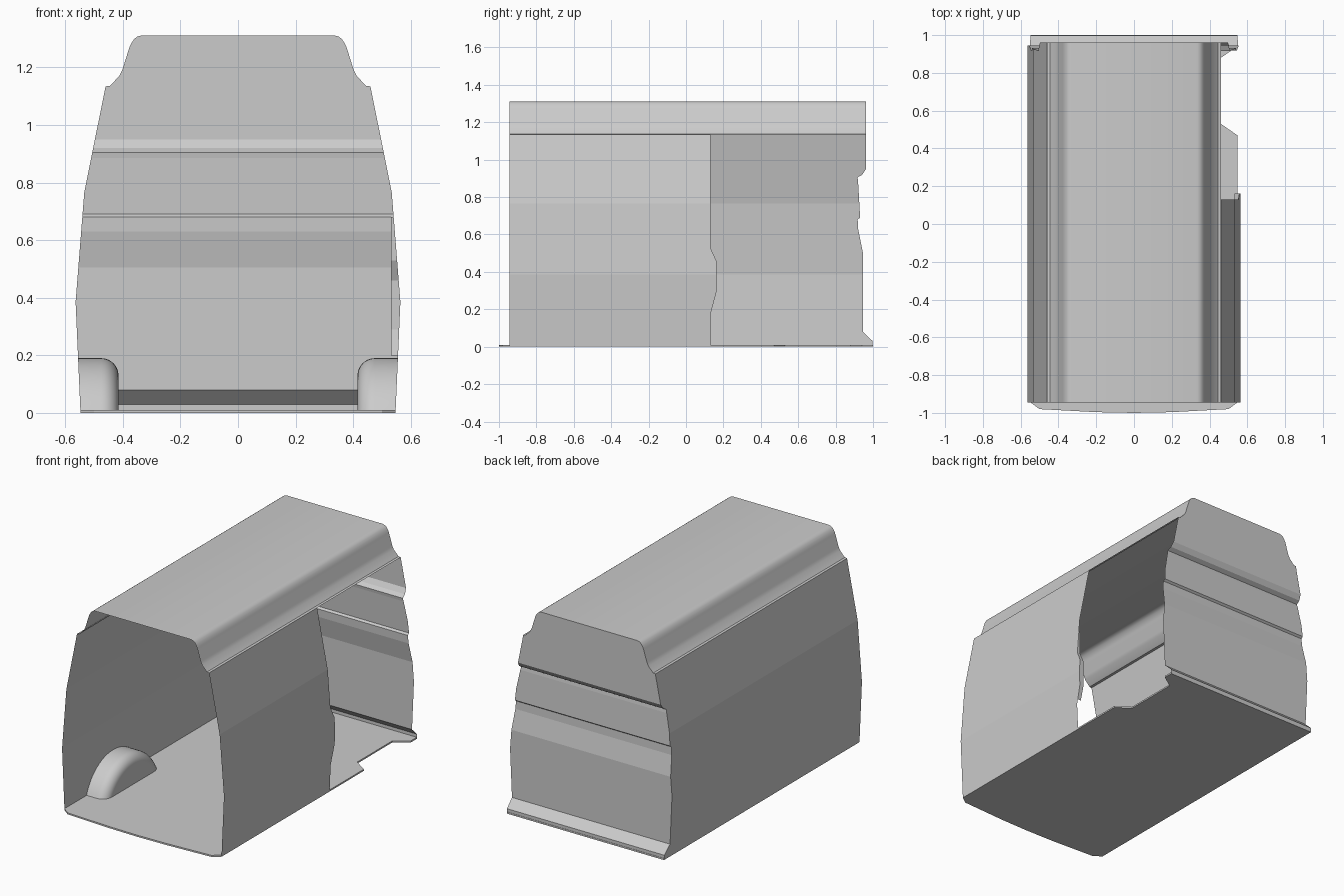
import bpy, bmesh, math

if "Cube" in bpy.data.objects:
    bpy.data.objects.remove(bpy.data.objects["Cube"])

FRONT = -0.945
# (z, half width) of the body section, and (z, y) of the rear panel section
SIDE = [(0, 0.547), (0.385, 0.564), (0.765, 0.534), (1.134, 0.46), (1.136, 0.445),
        (1.17, 0.412), (1.19, 0.402), (1.27, 0.377), (1.285, 0.37), (1.299, 0.36),
        (1.307, 0.349), (1.311, 0.334)]
REAR = [(0, 0.998), (0.03, 0.998), (0.08, 0.945), (0.505, 0.945), (0.63, 0.92),
        (0.68, 0.918), (0.69, 0.931), (0.885, 0.92), (0.905, 0.917), (0.92, 0.943),
        (0.95, 0.962), (1.311, 0.962)]
# (z, y) of the right panel's trailing edge at the door opening
DOOR = [(0, 0.13), (0.17, 0.13), (0.29, 0.162), (0.46, 0.162), (0.53, 0.13), (1.134, 0.13)]


def at(table, z):
    for (z0, v0), (z1, v1) in zip(table, table[1:]):
        if z <= z1:
            return v0 + (v1 - v0) * (z - z0) / (z1 - z0)
    return table[-1][1]


def levels(*tables, top=2.0, low=0.0):
    return sorted({z for t in tables for z, _ in t if low <= z <= top})


def finish(name, bm, smooth=False):
    bmesh.ops.recalc_face_normals(bm, faces=bm.faces)
    me = bpy.data.meshes.new(name)
    bm.to_mesh(me)
    bm.free()
    ob = bpy.data.objects.new(name, me)
    bpy.context.collection.objects.link(ob)
    if smooth:
        bpy.ops.object.select_all(action='DESELECT')
        ob.select_set(True)
        bpy.context.view_layer.objects.active = ob
        bpy.ops.object.shade_smooth_by_angle(angle=math.radians(30))
    return ob


def loft(name, rows, smooth=False, caps=(), flip=False):
    """Skin neighbouring rows of points; rows named in caps are filled."""
    bm = bmesh.new()
    vs = [[bm.verts.new(p) for p in r] for r in rows]
    for a, b in zip(vs, vs[1:]):
        for i in range(len(a) - 1):
            bm.faces.new((a[i], a[i + 1], b[i + 1], b[i]))
    for c in caps:
        bm.faces.new(vs[c])
    if len(caps) > 0:
        bm.faces.new([r[0] for r in vs] + [r[-1] for r in reversed(vs)])
    return finish(name, bm, smooth)


# Side panels: the left runs full length, the right stops at the door opening
zs = levels(SIDE, REAR, top=1.134)
loft("left_side_panel", [[(-at(SIDE, z), FRONT, z) for z in zs],
                         [(-at(SIDE, z), at(REAR, z), z) for z in zs]])
zs = levels(SIDE, DOOR, top=1.134)
loft("right_side_panel", [[(at(SIDE, z), FRONT, z) for z in zs],
                          [(at(SIDE, z), at(DOOR, z), z) for z in zs]])

# Narrow inward return along the curved part of the door edge
zs = [0.2, 0.29, 0.385, 0.46, 0.53, 0.68]
loft("door_edge_return", [[(at(SIDE, z), at(DOOR, z), z) for z in zs],
                          [(0.532, at(DOOR, z), z) for z in zs]])

# Roof with rounded shoulders and gutters
half = [p for p in SIDE if p[0] > 1.13]
section = [(-w, z) for z, w in half] + [(w, z) for z, w in reversed(half)]
loft("roof", [[(x, y, z) for x, z in section] for y in (FRONT, 0.962)], smooth=True)

# Rear panel follows the pressed rear section and the body width
zs = levels(SIDE, REAR)
loft("rear_panel", [[(s * at(SIDE, z), at(REAR, z), z) for z in zs] for s in (-1, 1)])

# Floor with bowed front edge and a step notch at the door
edge = [(0.547, -0.945), (0.5, -0.98), (0.2, -0.996)]
right = [(0.547, 0.998), (0.547, 0.94), (0.46, 0.88), (0.46, 0.53), (0.547, 0.47)]
outline = right + edge + [(0, -1)] + [(-x, y) for x, y in reversed(edge)] + [(-0.547, 1.0)]
outline[0] = (0.547, 1.0)
bm = bmesh.new()
base = bm.faces.new([bm.verts.new((x, y, 0)) for x, y in outline])
ext = bmesh.ops.extrude_face_region(bm, geom=[base], use_keep_orig=True)
for v in ext["geom"]:
    if isinstance(v, bmesh.types.BMVert):
        v.co.z = 0.01
finish("floor", bm)

# Wheel arches: arc sections with a filleted inner edge
CZ, R, FIL, N = -0.111, 0.301, 0.06, 24
for side, name in ((-1, "left_wheel_arch"), (1, "right_wheel_arch")):
    rows = []
    rings = [(None, R)] + [(0.415 + FIL * (1 - math.sin(a)), R - FIL * (1 - math.cos(a)))
                           for a in [math.pi / 2 * k / 8 for k in range(9)]]
    for x, r in rings:
        a0 = math.asin(-CZ / r)
        row = []
        for i in range(N + 1):
            a = a0 + (math.pi - 2 * a0) * i / N
            z = max(0, CZ + r * math.sin(a))
            row.append((side * (at(SIDE, z) if x is None else x), -0.45 + r * math.cos(a), z))
        rows.append(row)
    loft(name, rows, smooth=True, caps=(len(rows) - 1,))
